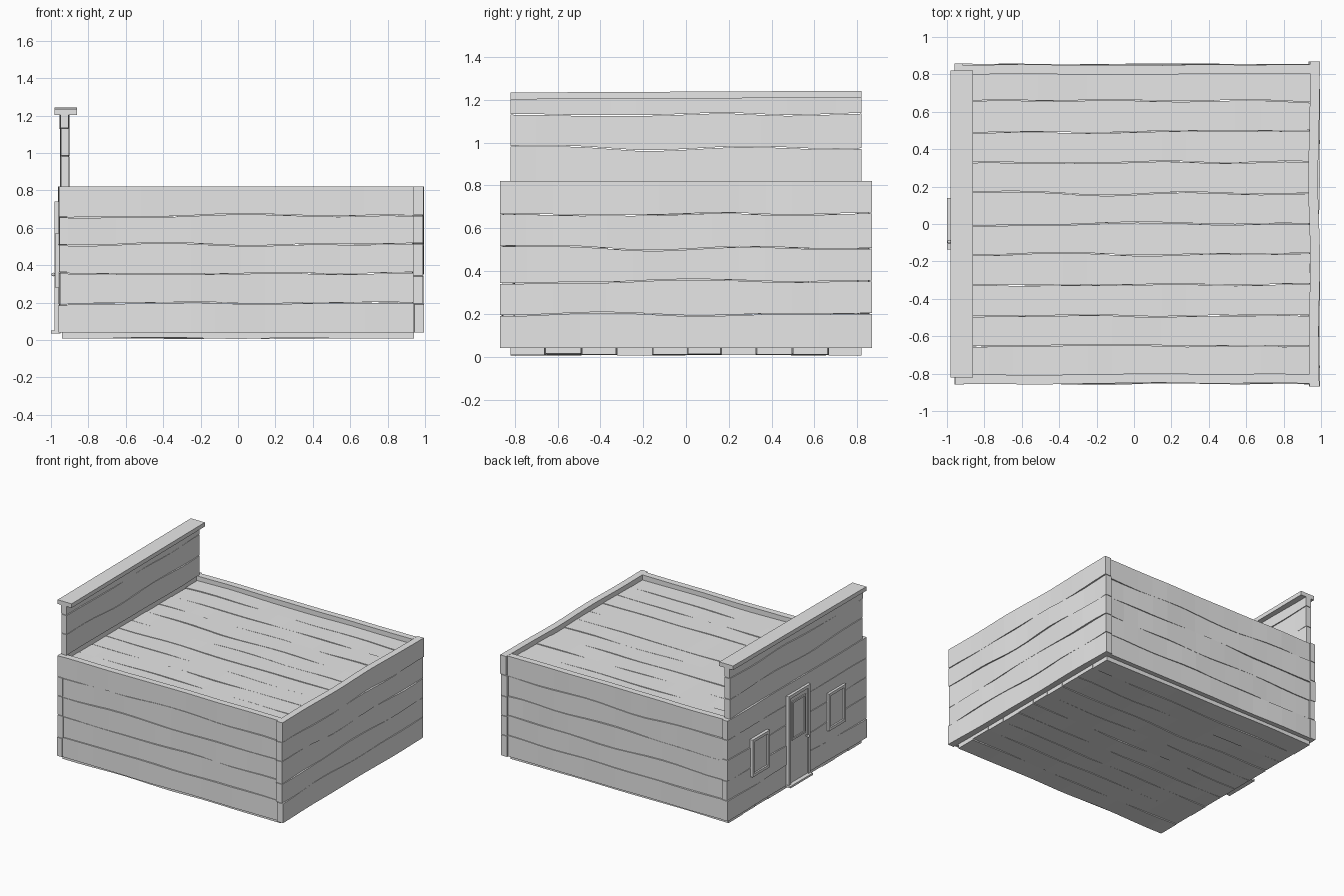
import bpy, bmesh
from mathutils import Vector, noise

cube = bpy.data.objects.get("Cube")
if cube:
    bpy.data.objects.remove(cube)

wood = bpy.data.materials.new("pale grey wood")
wood.use_nodes = True
GREY = (0.8, 0.8, 0.8, 1)
wood.diffuse_color = GREY
wood.node_tree.nodes["Principled BSDF"].inputs["Base Color"].default_value = GREY


def finish(name, bm):
    bmesh.ops.recalc_face_normals(bm, faces=bm.faces)
    mesh = bpy.data.meshes.new(name)
    bm.to_mesh(mesh)
    bm.free()
    mesh.materials.append(wood)
    obj = bpy.data.objects.new(name, mesh)
    bpy.context.collection.objects.link(obj)
    return obj


def add_box(bm, lo, hi):
    lo, hi = Vector(lo), Vector(hi)
    verts = bmesh.ops.create_cube(bm, size=1)["verts"]
    for v in verts:
        v.co = (lo + hi) / 2 + v.co * (hi - lo)
    return verts


def box(name, lo, hi):
    bm = bmesh.new()
    add_box(bm, lo, hi)
    return finish(name, bm)


def ripple(t, row):
    return noise.noise(Vector((t * 2.3, row * 5.7 + 0.4, 1.3)))


def plank_panel(name, lo, hi, along, stack, edges, warp=0.005, seed=0):
    """Stack of gently warped boards; neighbouring boards share a wavy seam."""
    thick = 3 - along - stack
    panel = bmesh.new()
    gap, cuts = 0.002, 14
    last = len(edges) - 2
    for row in range(last + 1):
        bm = bmesh.new()
        a, b = list(lo), list(hi)
        a[stack], b[stack] = edges[row], edges[row + 1]
        add_box(bm, a, b)
        normal = Vector([float(i == along) for i in range(3)])
        for k in range(1, cuts):
            point = normal * (a[along] + (b[along] - a[along]) * k / cuts)
            bmesh.ops.bisect_plane(bm, geom=bm.verts[:] + bm.edges[:] + bm.faces[:],
                                   plane_co=point, plane_no=normal)
        middle = (edges[row] + edges[row + 1]) / 2
        for v in bm.verts:
            t = v.co[along]
            upper = v.co[stack] > middle
            if (row < last) if upper else (row > 0):
                seam = row + upper
                v.co[stack] += ripple(t, seam + seed) * 0.018 + (-gap if upper else gap)
            v.co[thick] += ripple(t, row * 0.35 + seed + 40) * warp * 2
        mesh = bpy.data.meshes.new("board")
        bm.to_mesh(mesh)
        bm.free()
        panel.from_mesh(mesh)
        bpy.data.meshes.remove(mesh)
    return finish(name, panel)


def spread(start, end, count):
    return [start + (end - start) * i / count for i in range(count + 1)]


# Floor and roof decks
deck_rows = spread(-0.82, 0.82, 10)
plank_panel("floor", (-0.94, 0, 0.01), (0.94, 0, 0.045), 0, 1, deck_rows, 0.004, 1)
plank_panel("roof", (-0.91, 0, 0.755), (0.94, 0, 0.782), 0, 1, deck_rows, 0.003, 2)

# Walls
wall_rows = spread(0.04, 0.82, 5)
plank_panel("front_wall", (-0.915, -0.853, 0), (0.94, -0.803, 0), 0, 2, wall_rows, 0.006, 3)
plank_panel("back_wall", (-0.915, 0.803, 0), (0.94, 0.853, 0), 0, 2, wall_rows, 0.006, 4)
plank_panel("plain_end_wall", (0.938, -0.868, 0), (0.99, 0.868, 0), 1, 2, wall_rows, 0.005, 5)
plank_panel("entrance_wall", (-0.957, -0.858, 0), (-0.912, 0.858, 0), 1, 2, wall_rows, 0.004, 6)

# Tall false front with a capping board
plank_panel("false_front", (-0.948, -0.82, 0), (-0.904, 0.82, 0), 1, 2,
            [0.82, 0.975, 1.13, 1.21], 0.005, 7)
cap = box("false_front_cap", (-0.98, -0.82, 1.21), (-0.86, 0.82, 1.242))
for v in cap.data.vertices:
    if v.co.y < 0:
        v.co.z -= 0.008


def frame(name, y0, y1, z0, z1, width, outer, inner):
    """Four rails around an opening on the entrance wall."""
    bm = bmesh.new()
    add_box(bm, (outer, y0, z0), (inner, y0 + width, z1))
    add_box(bm, (outer, y1 - width, z0), (inner, y1, z1))
    add_box(bm, (outer, y0 + width, z0), (inner, y1 - width, z0 + width))
    add_box(bm, (outer, y0 + width, z1 - width), (inner, y1 - width, z1))
    return finish(name, bm)


# Windows
for side, y in (("front", -0.47), ("back", 0.47)):
    frame(side + "_window_frame", y - 0.105, y + 0.105, 0.28, 0.57, 0.022, -0.978, -0.95)
    box(side + "_window_pane", (-0.965, y - 0.09, 0.295), (-0.957, y + 0.09, 0.555))

# Door with surround, pane, knob and step
bm = bmesh.new()
add_box(bm, (-0.98, -0.135, 0.04), (-0.95, -0.11, 0.74))
add_box(bm, (-0.98, 0.11, 0.04), (-0.95, 0.135, 0.74))
add_box(bm, (-0.98, -0.11, 0.715), (-0.95, 0.11, 0.74))
finish("door_surround", bm)
box("door", (-0.968, -0.11, 0.045), (-0.95, 0.11, 0.715))
frame("door_pane_frame", -0.085, 0.085, 0.38, 0.68, 0.014, -0.976, -0.96)
box("door_step", (-1.0, -0.135, 0.035), (-0.95, 0.14, 0.05))

bm = bmesh.new()
bmesh.ops.create_uvsphere(bm, u_segments=10, v_segments=6, radius=0.01)
bmesh.ops.translate(bm, verts=bm.verts, vec=(-0.988, -0.095, 0.35))
add_box(bm, (-0.985, -0.099, 0.346), (-0.96, -0.091, 0.354))
finish("door_knob", bm)
